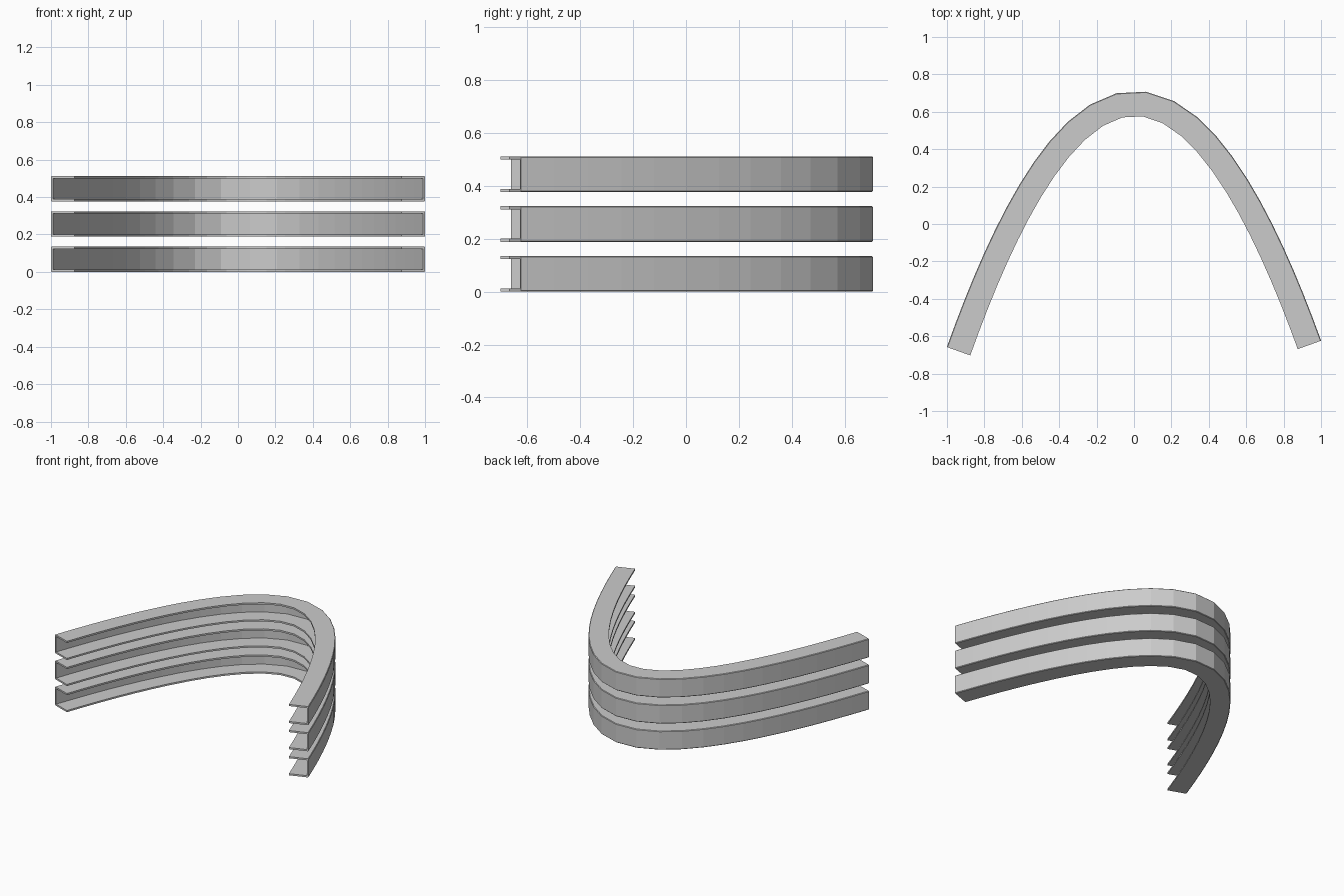
import bpy, bmesh
from mathutils import Vector

if "Cube" in bpy.data.objects:
    bpy.data.objects.remove(bpy.data.objects["Cube"])

SEGS, HALF, HALF_W = 25, 0.938, 0.0665
HEIGHT, PITCH, T, C = 0.135, 0.1885, 0.012, 0.004


def arch(x):
    return Vector((x, 0.645 + 0.018 * x - 1.487 * x * x))


# Arched path, resampled into equal lengths
fine = [-HALF + 2 * HALF * i / 2000 for i in range(2001)]
lengths = [0.0]
for a, b in zip(fine, fine[1:]):
    lengths.append(lengths[-1] + (arch(b) - arch(a)).length)
stations, j = [], 0
for i in range(SEGS + 1):
    target = lengths[-1] * i / SEGS
    while j < 2000 and lengths[j] < target - 1e-6:
        j += 1
    stations.append(fine[j])

# C-channel section (outward offset, height), open toward the inside
W, H = HALF_W, HEIGHT
section = [(-W, 0), (W - C, 0), (W, C), (W, H - C), (W - C, H), (-W, H),
           (-W, H - T), (W - T, H - T), (W - T, T), (-W, T)]


def channel(name, z0):
    bm = bmesh.new()
    rings = []
    for x in stations:
        p = arch(x)
        n = Vector((2.974 * x - 0.018, 1)).normalized()
        rings.append([bm.verts.new((p.x + n.x * o, p.y + n.y * o, z0 + z))
                      for o, z in section])
    k = len(section)
    for r, s in zip(rings, rings[1:]):
        for i in range(k):
            bm.faces.new((r[i], r[(i + 1) % k], s[(i + 1) % k], s[i]))
    bm.faces.new(rings[0])
    bm.faces.new(rings[-1][::-1])
    bmesh.ops.recalc_face_normals(bm, faces=bm.faces)
    mesh = bpy.data.meshes.new(name)
    bm.to_mesh(mesh)
    bm.free()
    bpy.context.collection.objects.link(bpy.data.objects.new(name, mesh))


# Three stacked rails
for i, level in enumerate(("lower", "middle", "upper")):
    channel(level + "_curved_rail", i * PITCH)
